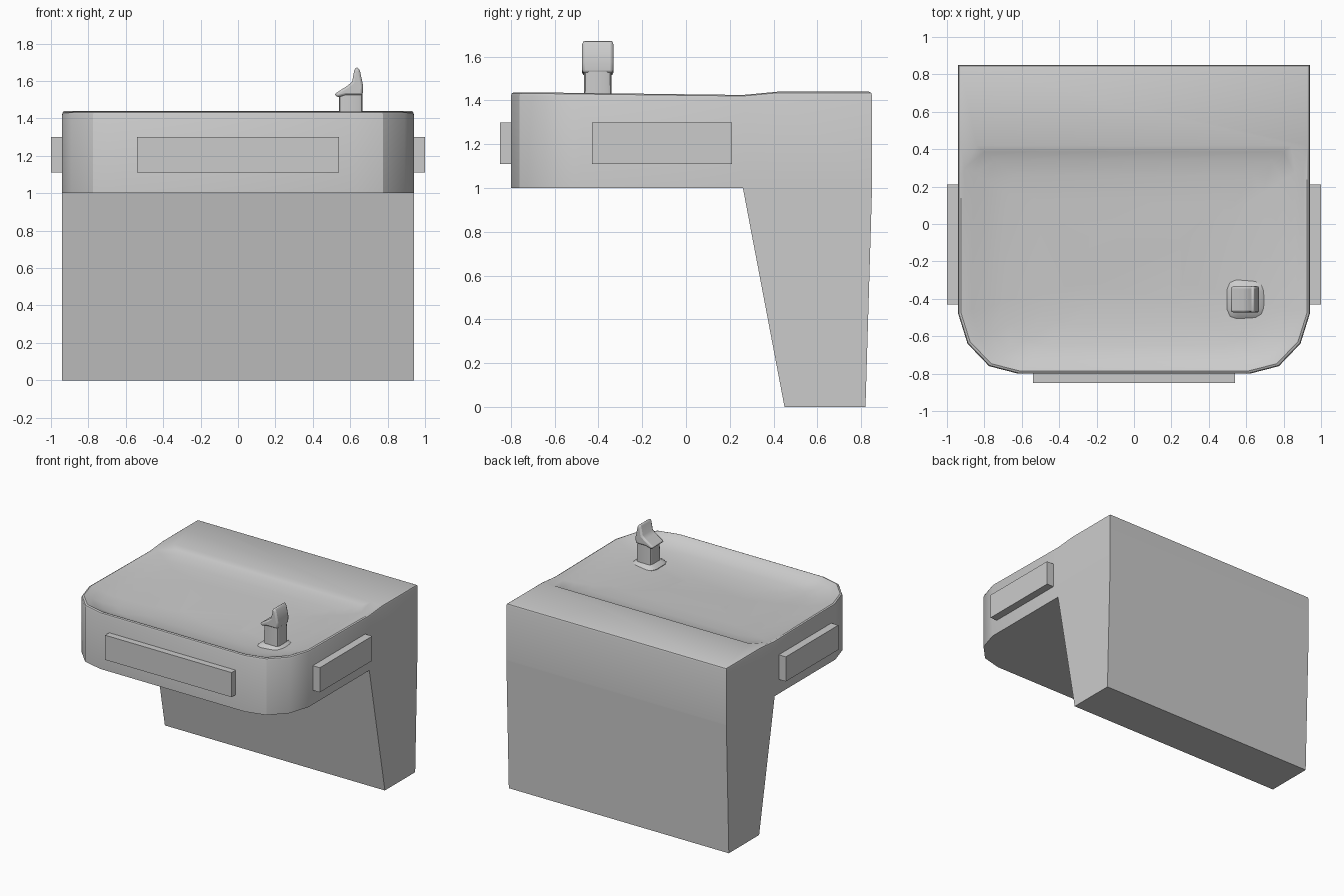
import bpy, bmesh
from mathutils import Vector

if "Cube" in bpy.data.objects:
    bpy.data.objects.remove(bpy.data.objects["Cube"])


def finish(name, bm, angle=0.5):
    bmesh.ops.recalc_face_normals(bm, faces=bm.faces)
    me = bpy.data.meshes.new(name)
    bm.to_mesh(me)
    bm.free()
    ob = bpy.data.objects.new(name, me)
    bpy.context.collection.objects.link(ob)
    bpy.context.view_layer.objects.active = ob
    ob.select_set(True)
    bpy.ops.object.shade_smooth_by_angle(angle=angle)
    ob.select_set(False)
    return ob


def ring(bm, pts):
    return [bm.verts.new(p) for p in pts]


def bridge(bm, a, b, skip=()):
    n = len(a)
    for i in range(n):
        if i not in skip:
            j = (i + 1) % n
            bm.faces.new((a[i], a[j], b[j], b[i]))


def prism(bm, profile, axis, lo, hi):
    """Extrude a 2D profile along x or y."""
    def at(p, t):
        return (t, p[0], p[1]) if axis == 'x' else (p[0], t, p[1])
    a, b = (ring(bm, [at(p, t) for p in profile]) for t in (lo, hi))
    bridge(bm, a, b)
    bm.faces.new(a)
    bm.faces.new(b)


def box(name, x, y, z):
    bm = bmesh.new()
    prism(bm, [(y[0], z[0]), (y[1], z[0]), (y[1], z[1]), (y[0], z[1])], 'x', *x)
    return finish(name, bm)


def mirrored(half):
    return half + [(-x, y, z) for x, y, z in reversed(half)]


# basin body: outer wall, rounded rim, flat rear deck and dished bowl
plan = [(.94, .85), (.94, .42), (.94, .26), (.94, -.48),
        (.89, -.64), (.775, -.76), (.62, -.80)]
rim_z = [1.44, 1.44, 1.425, 1.434, 1.436, 1.437, 1.437]


def wall(inset, drop, z=None):
    return mirrored([(x * (1 - inset / .94),
                      y if 0 < i < 3 else .025 + (y - .025) * (1 - inset / .825),
                      rim_z[i] - drop if z is None else z)
                     for i, (x, y) in enumerate(plan)])


bm = bmesh.new()
bottom = ring(bm, wall(0, 0, 1.0))
side = ring(bm, wall(0, .016))
soft = ring(bm, wall(.004, .005))
rim = ring(bm, wall(.014, 0))
bridge(bm, bottom, side)
bridge(bm, side, soft)
bridge(bm, soft, rim)
bm.faces.new(bottom)

lip_half = [(.84, .42), (.905, .30), (.912, -.47),
            (.865, -.625), (.755, -.738), (.61, -.776)]
lip = mirrored([(x, y, z - .003) for (x, y), z in zip(lip_half, rim_z[1:])])
lip[0], lip[-1] = (.84, .42, 1.44), (-.84, .42, 1.44)
bowl = ring(bm, lip)
inner_rim = rim[1:-1]
bridge(bm, inner_rim, bowl, skip=(len(bowl) - 1,))
bm.faces.new((rim[0], rim[1], bowl[0], bowl[-1], rim[-2], rim[-1]))
centre = Vector((0, -.25, 0))
for scale, depth in ((.95, .022), (.88, .045), (.76, .065), (.55, .08), (.28, .088)):
    pts = []
    for x, y, z in lip:
        d = depth * (.75 if y > .2 else 1)
        pts.append((x * scale, centre.y + (y - centre.y) * scale, 1.437 - d))
    nxt = ring(bm, pts)
    bridge(bm, bowl, nxt)
    bowl = nxt
bm.faces.new(bowl)
finish("basin_body", bm)

# tapered wall pedestal
bm = bmesh.new()
prism(bm, [(.26, 1.0), (.45, 0), (.82, 0), (.85, 1.0)], 'x', -.94, .94)
finish("pedestal", bm)

# push bars on the front and both sides
box("front_push_bar", (-.54, .54), (-.85, -.79), (1.11, 1.30))
for s, side_name in ((1, "right"), (-1, "left")):
    box(side_name + "_push_bar", sorted((s * .93, s * 1.0)), (-.43, .21), (1.11, 1.30))

# spout flange and stem: stacked rounded squares
SX, SY = .603, -.403


def rounded_square(h, c, z):
    k = c * .3
    q = [(h, h - c), (h - k, h - k), (h - c, h)]
    out = []
    for _ in range(4):
        out += q
        q = [(-y, x) for x, y in q]
    return [(SX + x, SY + y, z) for x, y in out]


bm = bmesh.new()
levels = [(.105, .05, 1.33), (.105, .05, 1.362), (.098, .05, 1.37),
          (.064, .02, 1.385), (.062, .02, 1.54)]
loops = [ring(bm, rounded_square(*lv)) for lv in levels]
for a, b in zip(loops, loops[1:]):
    bridge(bm, a, b)
bm.faces.new(loops[0])
bm.faces.new(loops[-1])
finish("spout_stem", bm)

# spout head: beaked profile with an upright guard
bm = bmesh.new()
prism(bm, [(.513, 1.528), (.535, 1.513), (.58, 1.525), (.667, 1.525),
           (.669, 1.575), (.652, 1.655), (.636, 1.678), (.622, 1.66),
           (.61, 1.595), (.585, 1.575)], 'y', SY - .071, SY + .071)
head = finish("spout_head", bm, .9)
bev = head.modifiers.new("soft_edges", 'BEVEL')
bev.width = .012
bev.segments = 2
bev.limit_method = 'ANGLE'
bev.angle_limit = 1.0
